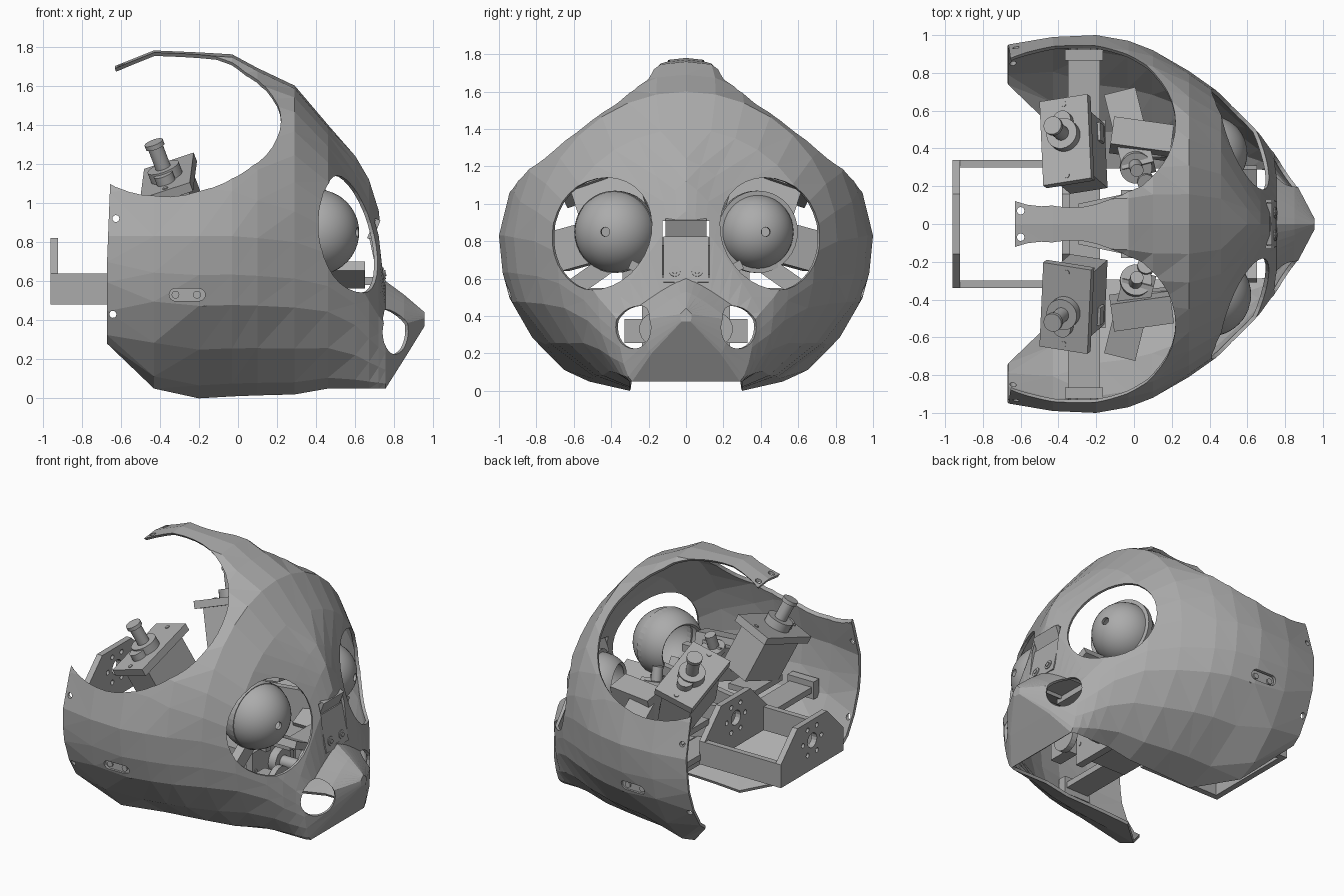
import bpy, bmesh, math
from mathutils import Matrix, Vector, Euler

cube = bpy.data.objects.get("Cube")
if cube:
    bpy.data.objects.remove(cube)

grey = bpy.data.materials.new("plain grey")
grey.use_nodes = True
tone = (0.41, 0.41, 0.41, 1)
grey.diffuse_color = tone
grey.node_tree.nodes["Principled BSDF"].inputs["Base Color"].default_value = tone


def smooth(ob):
    bpy.ops.object.select_all(action='DESELECT')
    ob.select_set(True)
    bpy.context.view_layer.objects.active = ob
    bpy.ops.object.shade_smooth_by_angle(angle=math.radians(35))


def finish(name, bm, matrix=None):
    if matrix:
        bm.transform(matrix)
    bmesh.ops.recalc_face_normals(bm, faces=bm.faces)
    me = bpy.data.meshes.new(name)
    bm.to_mesh(me)
    bm.free()
    me.materials.append(grey)
    ob = bpy.data.objects.new(name, me)
    bpy.context.collection.objects.link(ob)
    return ob


def box(bm, loc, size, rot=(0, 0, 0)):
    m = Matrix.LocRotScale(Vector(loc), Euler([math.radians(a) for a in rot]), Vector(size))
    bmesh.ops.create_cube(bm, size=1, matrix=m)


def cyl(bm, loc, axis, r, depth, n=24):
    m = Matrix.Translation(loc) @ Vector(axis).to_track_quat('Z', 'Y').to_matrix().to_4x4()
    bmesh.ops.create_cone(bm, cap_ends=True, segments=n, radius1=r, radius2=r, depth=depth, matrix=m)


def bake(ob):
    # turn the modifier stack into plain mesh
    dg = bpy.context.evaluated_depsgraph_get()
    me = bpy.data.meshes.new_from_object(ob.evaluated_get(dg))
    ob.modifiers.clear()
    ob.data = me


def cut(ob, bm):
    cutter = finish("cutter", bm)
    cutter.hide_render = True
    mod = ob.modifiers.new("cut", 'BOOLEAN')
    mod.operation, mod.solver, mod.object = 'DIFFERENCE', 'EXACT', cutter
    bake(ob)
    bpy.data.objects.remove(cutter)


def flip(s):
    return Matrix.Diagonal((1, s, 1, 1))


# head shell: rings along x as (x, top, bottom, half width, height of widest point)
rings = [(-.67, 1.70, .28, .95, .83), (-.43, 1.78, .05, .99, .83), (-.2, 1.77, 0, 1.0, .83),
         (-.03, 1.76, .01, .97, .83), (.1, 1.69, .015, .92, .82), (.29, 1.6, .02, .81, .8),
         (.46, 1.4, .05, .69, .74), (.6, 1.24, .05, .55, .62), (.67, 1.12, .05, .47, .5),
         (.72, .96, .05, .4, .42), (.755, .6, .05, .36, .37), (.85, .53, .2, .23, .38),
         (.955, .44, .37, .03, .41)]
upper = [(0, 1), (.13, .985), (.24, .88), (.33, .78), (.57, .63), (.75, .55), (.88, .43), (.94, .26), (1, 0)]
lower = [(.98, .24), (.93, .43), (.75, .7), (.5, .92), (.3, 1)]


def mix(a, b, f):
    return a + (b - a) * min(max(f, 0), 1)


def half_ring(x, top, bottom, w, mid):
    pts = []
    for i, (t, h) in enumerate(upper):
        # crested at the back, round at the forehead, narrow at the brow
        a = i / 8 * math.pi / 2
        round_f, brow_f = (x + .08) / .3, (x - .48) / .17
        t = mix(mix(t, math.sin(a), round_f), i / 8, brow_f)
        h = mix(mix(h, math.cos(a), round_f), 1 - (i / 8) ** 1.25, brow_f)
        pts.append((w * t, mid + (top - mid) * h))
    # the open floor widens towards the back
    edge = min(max(.3, .11 - .95 * x), w * .8)
    for t, h in lower:
        pts.append((edge + (w - edge) * (t - .3) / .7, mid - (mid - bottom) * h))
    return pts + [(0, bottom)]


bm = bmesh.new()
loops = []
for r in rings:
    half = half_ring(*r)
    full = half + [(-y, z) for y, z in half[-2:0:-1]]
    lean = .04 if r is rings[0] else 0
    loops.append([bm.verts.new((r[0] + lean * max(0, z - .7), y, z)) for y, z in full])
n = len(loops[0])
floor = len(half) - 2
for k, (a, b) in enumerate(zip(loops, loops[1:])):
    for i in range(n):
        if i in (floor, floor + 1) and rings[k][0] < .74:
            continue  # open throat and mouth
        j = (i + 1) % n
        bm.faces.new((a[i], a[j], b[j], b[i]))
bm.faces.new(loops[-1])
loose = [v for v in bm.verts if not v.link_faces]
bmesh.ops.delete(bm, geom=loose, context='VERTS')
bmesh.ops.triangulate(bm, faces=bm.faces)
shell = finish("head_shell", bm)
solid = shell.modifiers.new("thickness", 'SOLIDIFY')
solid.thickness, solid.offset = .02, -1
bake(shell)

# ear, eye, nostril, slot and screw openings on the left side
for loc, axis, r, depth, sides in [((-.345, .5, 1.38), (0, .637, .771), .565, .9, 48),
                                   ((.52, .43, .84), (.85, .5, 0), .3, .5, 32),
                                   ((.79, .27, .34), (.8, .6, 0), .115, .3, 24),
                                   ((-.625, .95, .92), (0, 1, 0), .018, .3, 12),
                                   ((-.64, .85, .43), (0, 1, 0), .018, .5, 12),
                                   ((-.6, .07, 1.7), (0, 0, 1), .02, .3, 12),
                                   ((-.32, .95, .53), (0, 1, 0), .032, .3, 16),
                                   ((-.2, .95, .53), (0, 1, 0), .032, .3, 16)]:
    bm = bmesh.new()
    cyl(bm, loc, axis, r, depth, sides)
    cut(shell, bm)
# slot middle and the gap under the brow
for loc, size in [((-.26, .95, .53), (.12, .3, .064)), ((.75, .01, .757), (.3, .23, .3))]:
    bm = bmesh.new()
    box(bm, loc, size)
    cut(shell, bm)

# keep the finished left half and mirror it
bm = bmesh.new()
bm.from_mesh(shell.data)
bmesh.ops.bisect_plane(bm, geom=bm.verts[:] + bm.edges[:] + bm.faces[:], plane_co=(0, 0, 0),
                       plane_no=(0, 1, 0), clear_inner=True)
bm.to_mesh(shell.data)
bm.free()
mirror = shell.modifiers.new("mirror", 'MIRROR')
mirror.use_axis = (False, True, False)
bake(shell)

# eyes: open-backed ball, drilled pupil, rim
for s, side in ((1, "left"), (-1, "right")):
    aim = Vector((1, .27, 0)).normalized()
    turn = Matrix.Translation((.4, .375, .85)) @ aim.to_track_quat('Z', 'Y').to_matrix().to_4x4()
    bm = bmesh.new()
    bmesh.ops.create_uvsphere(bm, u_segments=36, v_segments=24, radius=.2)
    bmesh.ops.bisect_plane(bm, geom=bm.verts[:] + bm.edges[:] + bm.faces[:], plane_co=(0, 0, -.13),
                           plane_no=(0, 0, -1), clear_outer=True)
    eye = finish(side + "_eye", bm, flip(s) @ turn)
    eye.modifiers.new("thickness", 'SOLIDIFY').thickness = .02
    bake(eye)
    bm = bmesh.new()
    cyl(bm, (0, 0, .2), (0, 0, 1), .025, .1, 16)
    bm.transform(flip(s) @ turn)
    cut(eye, bm)
    smooth(eye)

    bm = bmesh.new()
    cyl(bm, (0, 0, .02), (0, 0, 1), .22, .04, 36)
    rim = finish(side + "_eye_rim", bm, flip(s) @ turn)
    bm = bmesh.new()
    cyl(bm, (0, 0, 0), (0, 0, 1), .19, .2, 36)
    bm.transform(flip(s) @ turn)
    cut(rim, bm)

    # struts that hold the eye
    bm = bmesh.new()
    box(bm, (.5, .2, .63), (.3, .22, .05), (25, 0, 0))
    box(bm, (.38, .5, .62), (.06, .25, .1), (-35, 0, 0))
    box(bm, (.16, .38, .85), (.24, .05, .05))
    finish(side + "_eye_strut", bm, flip(s))


# servo with flange, gearbox, shaft and screws, standing along its own z
def servo(name, loc, rot, s):
    bm = bmesh.new()
    box(bm, (0, 0, -.12), (.21, .36, .34))
    box(bm, (0, 0, .03), (.27, .47, .05))
    cyl(bm, (0, .02, .08), (0, 0, 1), .085, .06)
    cyl(bm, (0, .1, .075), (0, 0, 1), .05, .05)
    cyl(bm, (0, .02, .16), (0, 0, 1), .04, .14)
    cyl(bm, (0, .02, .24), (0, 0, 1), .05, .025)
    box(bm, (.11, .1, -.2), (.02, .1, .06))
    for y in (-.2, .2):
        cyl(bm, (0, y, .055), (0, 0, 1), .015, .01, 10)
    turn = Euler([math.radians(a) for a in rot]).to_matrix().to_4x4()
    smooth(finish(name, bm, flip(s) @ Matrix.Translation(loc) @ turn))


for s, side in ((1, "left"), (-1, "right")):
    servo(side + "_rear_servo", (-.345, .43, 1.09), (-20, -18, 9), s)
    # lying servo in its cradle, with a horn towards the middle
    bm = bmesh.new()
    box(bm, (-.02, .48, .8), (.17, .42, .22), (-15, 0, 14))
    box(bm, (.04, .45, .86), (.32, .15, .2), (-15, 0, -8))
    cyl(bm, (.01, .3, .93), (.1, -.3, 1), .085, .03)
    cyl(bm, (.01, .3, .98), (.1, -.3, 1), .035, .12)
    cyl(bm, (.06, .23, .9), (.1, -.3, 1), .045, .08)
    smooth(finish(side + "_front_servo", bm, flip(s)))
    # jaw horns seen through the nostrils
    bm = bmesh.new()
    cyl(bm, (.42, .16, .33), (1, 0, 0), .09, .04)
    box(bm, (.36, .25, .32), (.08, .16, .13))
    finish(side + "_jaw_horn", bm, flip(s))
servo("jaw_servo", (.22, .0, .36), (0, 90, 0), 1)

# crossbar with end tabs sitting behind the side slots
bm = bmesh.new()
box(bm, (-.265, 0, .53), (.17, 1.8, .04))
for s in (1, -1):
    box(bm, (-.265, .895 * s, .53), (.2, .06, .12))
    for x in (-.32, -.21):
        cyl(bm, (x, .925 * s, .53), (0, 1, 0), .02, .02, 12)
finish("crossbar", bm)

# neck bracket: two drilled plates joined by side arms
for name, x in (("neck_rear_plate", -.94), ("neck_front_plate", -.36)):
    bm = bmesh.new()
    outline = [(-.34, .48), (.34, .48), (.34, .64), (.16, .82), (-.16, .82), (-.34, .64)]
    face = bm.faces.new([bm.verts.new((x - .02, y, z)) for y, z in outline])
    grown = bmesh.ops.extrude_face_region(bm, geom=[face])["geom"]
    bmesh.ops.translate(bm, vec=(.04, 0, 0), verts=[v for v in grown if isinstance(v, bmesh.types.BMVert)])
    plate = finish(name, bm)
    holes = [(0, .68, .05)]
    for k in range(6):
        a = k * math.pi / 3
        holes.append((.1 * math.cos(a), .68 + .1 * math.sin(a), .016))
    for y, z, r in holes:
        bm = bmesh.new()
        cyl(bm, (x, y, z), (1, 0, 0), r, .1, 16)
        cut(plate, bm)
bm = bmesh.new()
for s in (1, -1):
    box(bm, (-.65, .32 * s, .56), (.6, .04, .16))
finish("neck_arms", bm)

# inner frame behind the face
bm = bmesh.new()
for s in (1, -1):
    box(bm, (.05, .16 * s, .66), (.7, .04, .24), (0, 0, 12 * s))
    box(bm, (-.25, .4 * s, .74), (.2, .3, .04))
box(bm, (.25, 0, .56), (.5, .3, .04))
finish("inner_frame", bm)

# nose bridge: sloped plate with two screws, joined to the brow
bm = bmesh.new()
box(bm, (.715, 0, .7), (.035, .24, .25), (0, -12, 0))
box(bm, (.695, 0, .865), (.03, .22, .11), (0, 22, 0))
box(bm, (.6, 0, .6), (.25, .24, .04))
for s in (1, -1):
    cyl(bm, (.745, .06 * s, .64), (1, 0, .2), .03, .012, 16)
    cyl(bm, (.747, .06 * s, .64), (1, 0, .2), .015, .02, 12)
finish("nose_bridge", bm)
